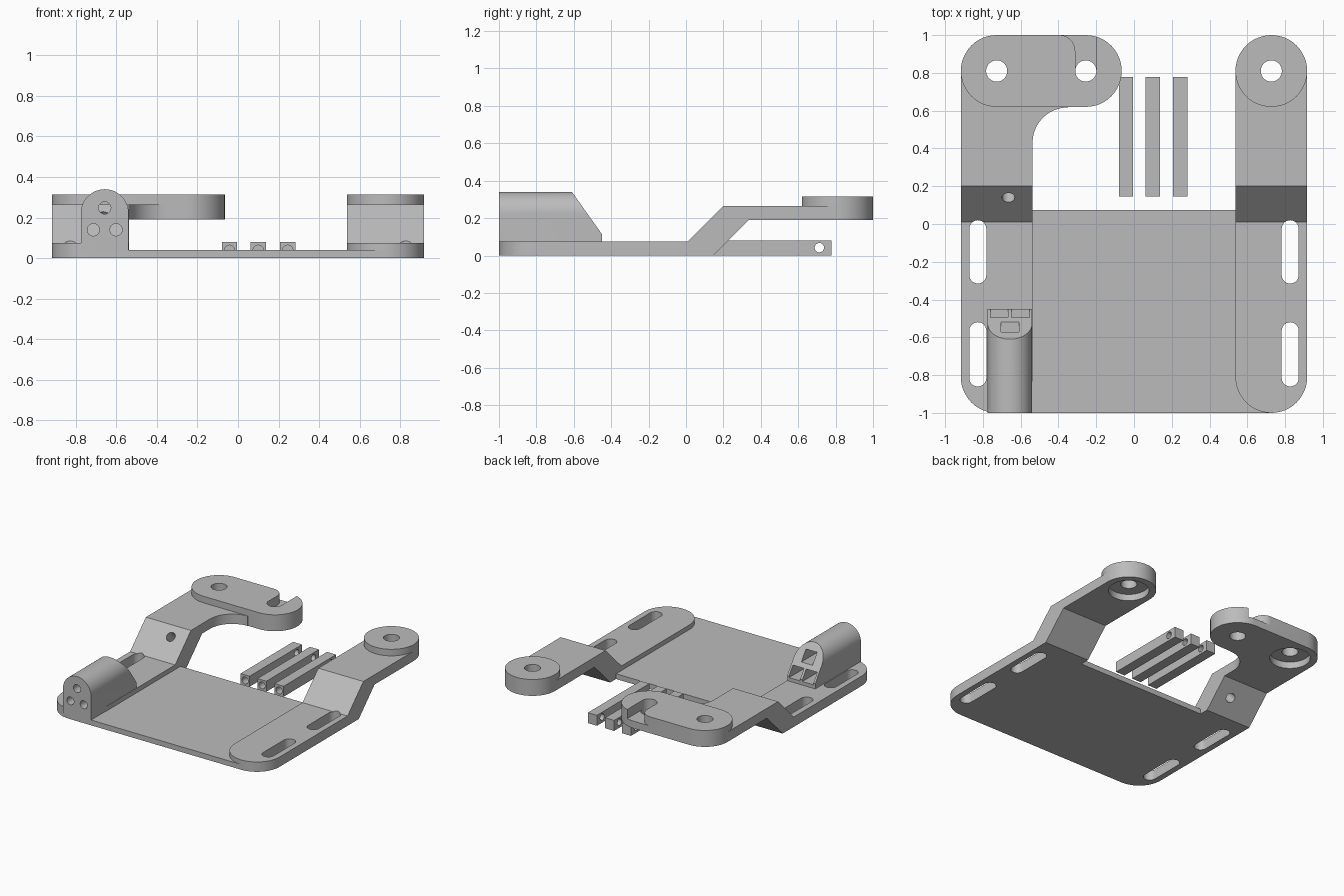
import bpy, bmesh
from math import pi, cos, sin
from mathutils import Matrix, Vector

cube = bpy.data.objects.get("Cube")
if cube:
    bpy.data.objects.remove(cube, do_unlink=True)

grey = bpy.data.materials.new("plain grey")
grey.use_nodes = True
COLOUR = (0.5, 0.5, 0.5, 1)
grey.diffuse_color = COLOUR
grey.node_tree.nodes["Principled BSDF"].inputs["Base Color"].default_value = COLOUR


def arc(cx, cy, r, start, end, steps=24):
    """Points along an arc, angles in half turns."""
    angles = [pi * (start + (end - start) * i / steps) for i in range(steps + 1)]
    return [(cx + r * cos(a), cy + r * sin(a)) for a in angles]


def circle(cx, cy, r):
    return arc(cx, cy, r, 0, 2, 48)[:-1]


def rect(u0, u1, v0, v1):
    return [(u0, v0), (u1, v0), (u1, v1), (u0, v1)]


def stadium(cx, y0, y1, r):
    return arc(cx, y0, r, 1, 2) + arc(cx, y1, r, 0, 1)


def prism(name, outline, axis, low, high):
    """Extrude a 2D outline along one axis."""
    place = {"x": lambda u, v, w: (w, u, v),
             "y": lambda u, v, w: (u, w, v),
             "z": lambda u, v, w: (u, v, w)}[axis]
    bm = bmesh.new()
    ends = [[bm.verts.new(place(u, v, w)) for u, v in outline] for w in (low, high)]
    for end in ends:
        bm.faces.new(end)
    n = len(outline)
    for i in range(n):
        j = (i + 1) % n
        bm.faces.new((ends[0][i], ends[0][j], ends[1][j], ends[1][i]))
    bmesh.ops.recalc_face_normals(bm, faces=bm.faces)
    mesh = bpy.data.meshes.new(name)
    bm.to_mesh(mesh)
    bm.free()
    mesh.materials.append(grey)
    obj = bpy.data.objects.new(name, mesh)
    bpy.context.collection.objects.link(obj)
    return obj


def combine(target, operation, *others):
    """Apply booleans in turn and remove the helper solids."""
    for other in others:
        mod = target.modifiers.new("bool", "BOOLEAN")
        mod.operation, mod.solver, mod.object = operation, "EXACT", other
        graph = bpy.context.evaluated_depsgraph_get()
        mesh = bpy.data.meshes.new_from_object(target.evaluated_get(graph))
        target.modifiers.clear()
        target.data = mesh
        bpy.data.objects.remove(other, do_unlink=True)


def hole(outline, axis, low, high):
    cutter = prism("cutter", outline, axis, low, high)
    cutter.hide_render = True
    return cutter


ARM_X, END_Y, R = 0.727, 0.81, 0.19
UNDER, ARM_TOP, PAD_TOP = 0.19, 0.265, 0.315
HOOK_X = -0.255
BODY_X = -0.657

# Base plate
bracket = prism("mounting_bracket", rect(-ARM_X, ARM_X, -1, 0.075), "z", 0, 0.04)

# Cranked side arms with rounded ends
arm_side = [(-1.1, 0), (0.145, 0), (0.335, UNDER), (1.1, UNDER), (1.1, ARM_TOP),
            (0.2, ARM_TOP), (0.01, 0.075), (-1.1, 0.075)]
for side in (-1, 1):
    x = side * ARM_X
    arm = prism("arm", arm_side, "x", x - 0.3, x + 0.3)
    combine(arm, "INTERSECT", prism("arm_outline", stadium(x, -END_Y, END_Y, R), "z", -1, 1))
    combine(bracket, "UNION", arm)

# End pads: a disc on the left, a long pad with a filleted elbow on the right
pad = prism("disc_pad", circle(ARM_X, END_Y, R), "z", UNDER, PAD_TOP)
long_pad = prism("long_pad", arc(-ARM_X, END_Y, R, 0.5, 1.5) + arc(HOOK_X, END_Y, R, -0.5, 0.5),
                 "z", UNDER, PAD_TOP)
elbow = prism("elbow", [(-ARM_X, 0.43)] + arc(-0.35, 0.43, 0.187, 1, 0.5)
              + [(-0.35, END_Y), (-ARM_X, END_Y)], "z", UNDER, ARM_TOP)
combine(bracket, "UNION", pad, long_pad, elbow)

# Arched holder with a sloping back
holder = prism("holder", [(BODY_X - 0.118, 0.03)] + [(BODY_X + 0.118, 0.03)]
               + arc(BODY_X, 0.222, 0.118, 0, 1), "y", -1, -0.4)
holder_side = [(-1.1, 0), (-0.45, 0), (-0.45, 0.115), (-0.61, 0.34), (-0.61, 0.5), (-1.1, 0.5)]
combine(holder, "INTERSECT", prism("holder_side", holder_side, "x", -1, 0))
combine(bracket, "UNION", holder)

# Square rod pockets from the back, round screw holes from the front
for dx, z in ((-0.056, 0.14), (0.056, 0.14), (0, 0.248)):
    x = BODY_X + dx
    combine(bracket, "DIFFERENCE",
            hole(rect(x - 0.047, x + 0.047, z - 0.038, z + 0.04), "y", -0.9, -0.3),
            hole(circle(x, z, 0.03), "y", -1.1, -0.8))

# Slots along the outer edges
for x in (-0.827, 0.827):
    for y0, y1 in ((-0.815, -0.565), (-0.27, -0.025)):
        combine(bracket, "DIFFERENCE", hole(stadium(x, y0, y1, 0.045), "z", -0.1, 0.15))

# Pad holes and counterbores underneath
for x in (-ARM_X, HOOK_X, ARM_X):
    combine(bracket, "DIFFERENCE", hole(circle(x, END_Y, 0.056), "z", 0.1, 0.4))
for x in (-ARM_X, ARM_X):
    combine(bracket, "DIFFERENCE", hole(circle(x, END_Y, 0.14), "z", 0.1, UNDER + 0.05))

# Open hook slot in the top of the long pad
hook = (arc(HOOK_X, END_Y, 0.056, 1, 2) + [(HOOK_X + 0.056, 1.1), (-0.395, 1.1)]
        + arc(-0.395, 0.916, 0.084, 0.5, 0, 12))
combine(bracket, "DIFFERENCE", hole(hook, "z", 0.245, 0.4))

# Slanted hole through the right ramp
slant = hole(circle(0, 0, 0.034), "z", -0.15, 0.15)
slant.data.transform(Matrix.Translation(Vector((-0.665, 0.14, 0.205))) @ Matrix.Rotation(pi / 4, 4, "X"))
combine(bracket, "DIFFERENCE", slant)

# Three loose square rods with an end hole and a cross hole
parts = [bracket]
for name, x in (("right_rod", -0.042), ("middle_rod", 0.1), ("left_rod", 0.245)):
    rod = prism(name, rect(x - 0.038, x + 0.038, 0, 0.08), "y", 0.145, 0.777)
    combine(rod, "DIFFERENCE", hole(circle(x, 0.038, 0.026), "y", 0.1, 0.3),
            hole(circle(0.713, 0.042, 0.025), "x", x - 0.1, x + 0.1))
    parts.append(rod)

bpy.ops.object.select_all(action="DESELECT")
for part in parts:
    part.select_set(True)
bpy.context.view_layer.objects.active = bracket
bpy.ops.object.shade_smooth_by_angle(angle=pi / 6)
